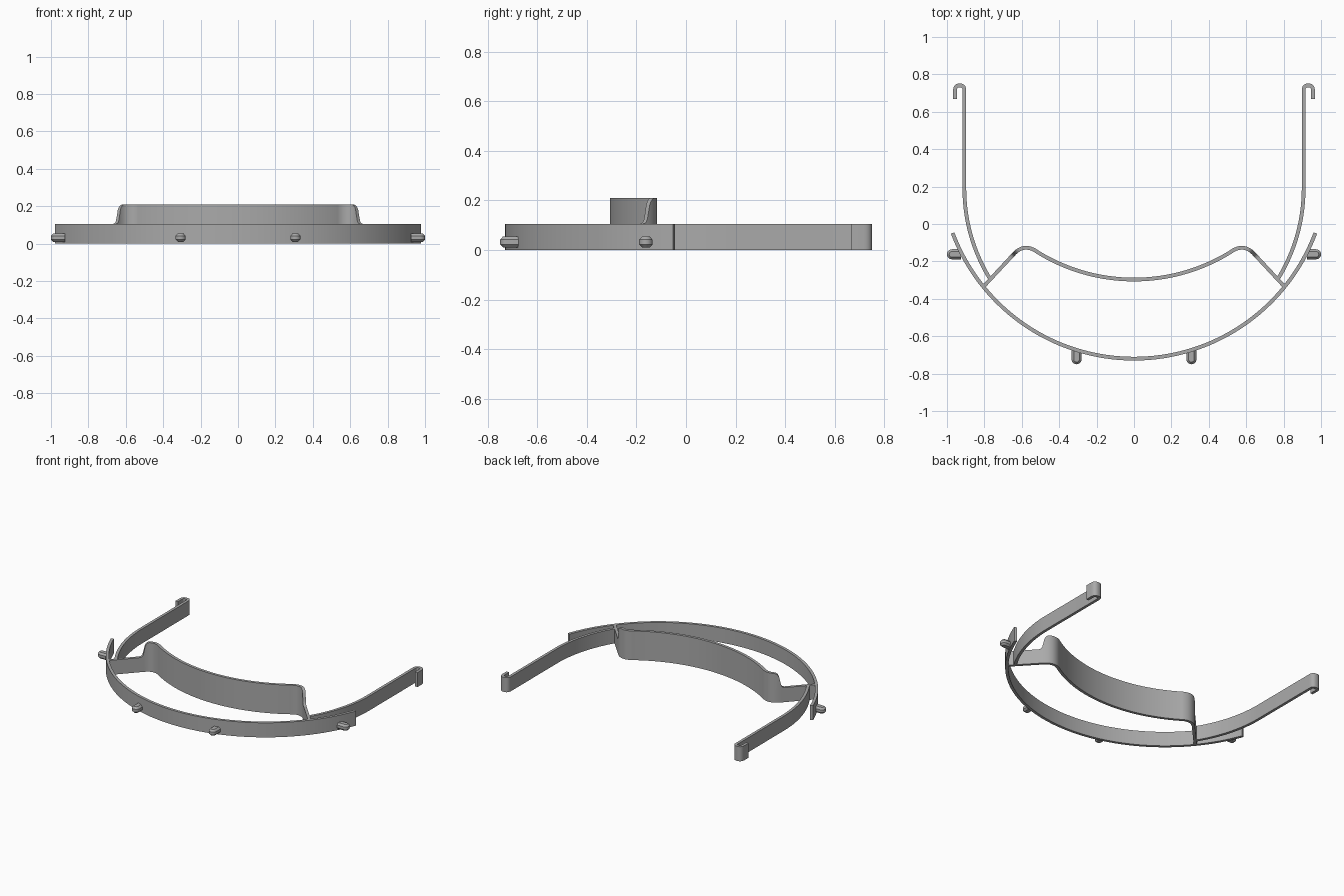
import bpy, bmesh, math
from mathutils import Vector

cube = bpy.data.objects.get("Cube")
if cube:
    bpy.data.objects.remove(cube, do_unlink=True)

BAND_H = 0.105
HALF_T = 0.01

grey = bpy.data.materials.new("grey plastic")
grey.use_nodes = True
grey.diffuse_color = (0.4, 0.4, 0.4, 1)
grey.node_tree.nodes["Principled BSDF"].inputs["Base Color"].default_value = (0.4, 0.4, 0.4, 1)


def finish(name, bm):
    bmesh.ops.recalc_face_normals(bm, faces=bm.faces)
    mesh = bpy.data.meshes.new(name)
    bm.to_mesh(mesh)
    bm.free()
    mesh.materials.append(grey)
    obj = bpy.data.objects.new(name, mesh)
    bpy.context.collection.objects.link(obj)
    bpy.ops.object.select_all(action='DESELECT')
    obj.select_set(True)
    bpy.context.view_layer.objects.active = obj
    bpy.ops.object.shade_smooth_by_angle(angle=math.radians(30))


def loft(bm, rings):
    """Skin a list of closed rings and cap both ends."""
    rows = [[bm.verts.new(p) for p in ring] for ring in rings]
    n = len(rows[0])
    for a, b in zip(rows, rows[1:]):
        for i in range(n):
            j = (i + 1) % n
            bm.faces.new((a[i], a[j], b[j], b[i]))
    bm.faces.new(rows[0])
    bm.faces.new(rows[-1])


def strip(name, path, top=lambda p: BAND_H):
    """Thin upright wall following a plan path."""
    pts = [Vector(p) for p in path]
    rings = []
    for i, p in enumerate(pts):
        d0 = (p - pts[max(i - 1, 0)]).normalized()
        d1 = (pts[min(i + 1, len(pts) - 1)] - p).normalized()
        t = (d0 + d1).normalized()
        cos_half = max(t.dot(d1 if d1.length else d0), 0.5)
        off = Vector((-t.y, t.x)) * HALF_T / cos_half
        a, b, h = p + off, p - off, top(p)
        rings.append([(a.x, a.y, 0), (b.x, b.y, 0), (b.x, b.y, h), (a.x, a.y, h)])
    bm = bmesh.new()
    loft(bm, rings)
    finish(name, bm)


def arc(cx, cy, r, a0, a1, n):
    angles = [math.radians(a0 + (a1 - a0) * i / n) for i in range(n + 1)]
    return [(cx + r * math.cos(a), cy + r * math.sin(a)) for a in angles]


def line(a, b, n):
    return [tuple(Vector(a).lerp(Vector(b), i / n)) for i in range(n)]


def bend(a, corner, b, n):
    a, c, b = Vector(a), Vector(corner), Vector(b)
    return [tuple(a.lerp(c, i / n).lerp(c.lerp(b, i / n), i / n)) for i in range(n)]


# Front visor band
strip("front_band", arc(0, 0.316, 1.036, -159.4, -20.6, 80))

# Forehead band with its two diagonal struts
STEP = [(0.612, 0.21), (0.622, 0.206), (0.63, 0.197), (0.636, 0.18),
        (0.644, 0.125), (0.65, 0.11), (0.66, BAND_H)]


def forehead_top(p):
    x = abs(p.x)
    if x <= STEP[0][0]:
        return STEP[0][1]
    for (x0, z0), (x1, z1) in zip(STEP, STEP[1:]):
        if x <= x1:
            return z0 + (z1 - z0) * (x - x0) / (x1 - x0)
    return BAND_H


strut_end, crest_in = (0.641, -0.159), (0.525, -0.144)
half = line((0.805, -0.335), strut_end, 40)
half += bend(strut_end, (0.589, -0.104), crest_in, 20)
half += arc(0, 0.683, 0.98, -57.6, -90, 24)
strip("forehead_band", half + [(-x, y) for x, y in reversed(half[:-1])], forehead_top)

# Temple arms with hooked tips
R = 0.92
temple = arc(0.907 - R, 0.19, R, -31.5, 0, 24)
temple += bend((0.907, 0.715), (0.907, 0.741), (0.93, 0.741), 6)
temple += bend((0.934, 0.741), (0.957, 0.741), (0.957, 0.715), 6)
temple += [(0.957, 0.715), (0.957, 0.667)]
for side, s in (("left", 1), ("right", -1)):
    strip(side + "_temple_arm", [(s * x, y) for x, y in temple])


# Pegs: chamfered round-nosed studs
def peg(name, base, direction, length):
    d = Vector(direction)
    n = Vector((-d.y, d.x))
    base = Vector(base)
    rings = []
    for z, inset in ((0.01, 0.012), (0.022, 0), (0.042, 0), (0.055, 0.012)):
        r = 0.027 - inset
        nose = base + d * (length - 0.027)
        ring = [base + n * r, base - n * r]
        for i in range(13):
            a = math.pi * (i / 12 - 0.5)
            ring.append(nose + d * r * math.cos(a) + n * r * math.sin(a))
        rings.append([(p.x, p.y, z) for p in ring])
    bm = bmesh.new()
    loft(bm, rings)
    finish(name, bm)


for side, s in (("left", 1), ("right", -1)):
    peg(side + "_front_peg", (s * 0.307, -0.675), (0, -1), 0.075)
    peg(side + "_side_peg", (s * 0.925, -0.162), (s, 0), 0.075)
